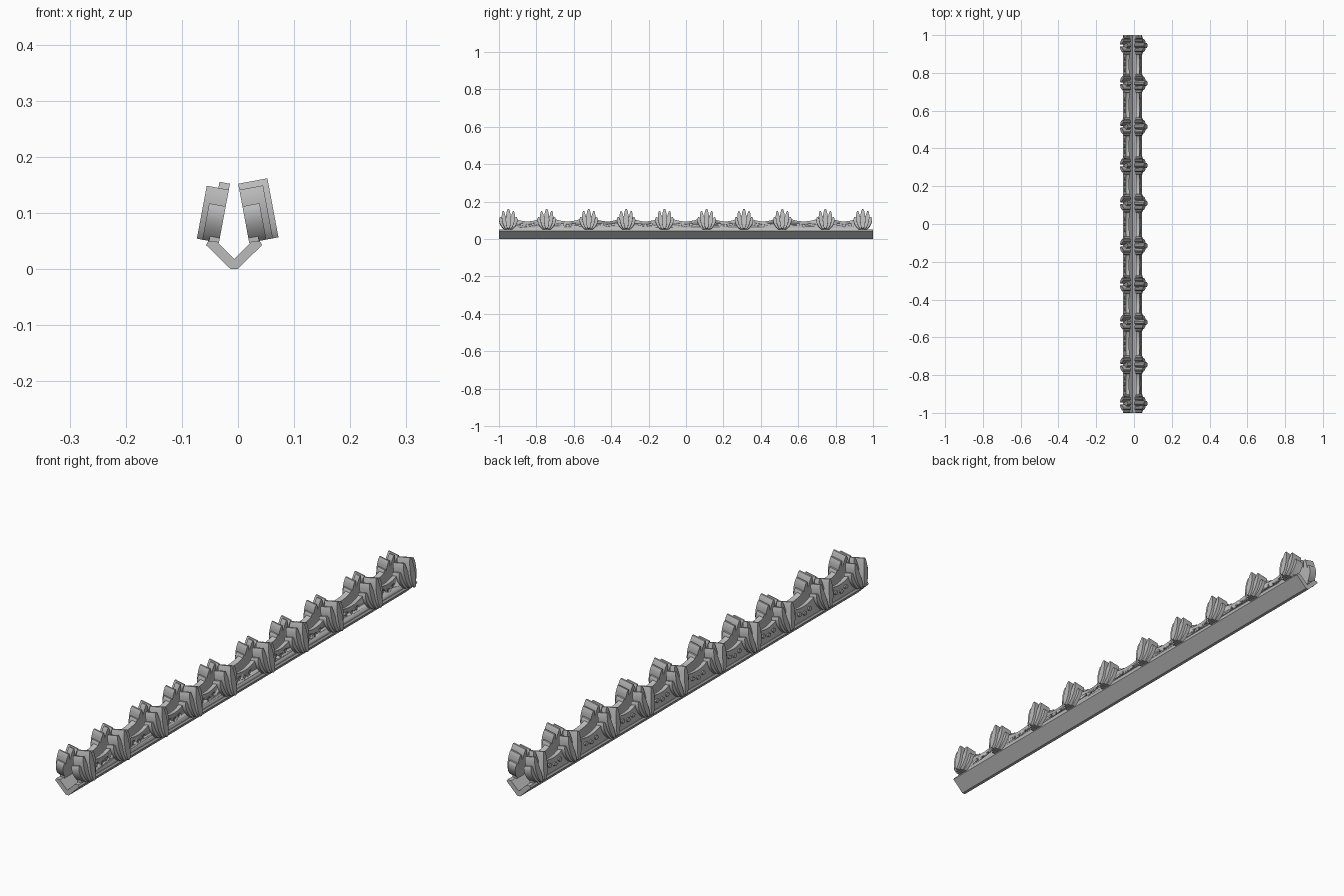
import bpy, bmesh
from math import sin, cos, pi, radians
from mathutils import Vector

if "Cube" in bpy.data.objects:
    bpy.data.objects.remove(bpy.data.objects["Cube"], do_unlink=True)

CENTRE = -0.007
LEAN = radians(10.6)
MOTIFS = [-0.95, -0.745, -0.52, -0.32, -0.115, 0.11, 0.31, 0.515, 0.745, 0.945]
GAPS = [(a + b) / 2 for a, b in zip(MOTIFS, MOTIFS[1:])]
WALL = 0.018

grey = bpy.data.materials.new("plain grey")
grey.use_nodes = True
grey.diffuse_color = (0.5, 0.5, 0.5, 1)
grey.node_tree.nodes["Principled BSDF"].inputs["Base Color"].default_value = (0.5, 0.5, 0.5, 1)


def place(side, along, up, out):
    """Point on a leaning wall: along its length, up its face, outward."""
    return Vector((CENTRE + side * (0.027 + out * cos(LEAN) - up * sin(LEAN)),
                   along,
                   0.047 + up * cos(LEAN) + out * sin(LEAN)))


def prism(bm, lower, upper):
    """Closed solid between two matching outlines."""
    a = [bm.verts.new(p) for p in lower]
    b = [bm.verts.new(p) for p in upper]
    bm.faces.new(a)
    bm.faces.new(b[::-1])
    for i in range(len(a)):
        j = (i + 1) % len(a)
        bm.faces.new((a[i], b[i], b[j], a[j]))


def slab(bm, side, outline, start, end):
    prism(bm, [place(side, y, v, start) for y, v in outline],
          [place(side, y, v, end) for y, v in outline])


def finish(bm, name):
    bmesh.ops.recalc_face_normals(bm, faces=bm.faces)
    mesh = bpy.data.meshes.new(name)
    bm.to_mesh(mesh)
    bm.free()
    mesh.materials.append(grey)
    obj = bpy.data.objects.new(name, mesh)
    bpy.context.collection.objects.link(obj)
    bpy.ops.object.select_all(action='DESELECT')
    obj.select_set(True)
    bpy.context.view_layer.objects.active = obj
    bpy.ops.object.shade_smooth_by_angle(angle=radians(35))
    return obj


def petal(y, base, spread, height, width, steps=12):
    """Pointed leaf outline whose midline bends sideways as it rises."""
    right, left = [], []
    for i in range(steps + 1):
        t = i / steps
        mid = y + base + spread * sin(t * pi / 2)
        half = 0.003 + width * sin(pi * t ** 0.85) ** 0.7 if 0 < t < 1 else 0.003
        right.append((mid + half, height * t))
        left.append((mid - half, height * t))
    return right + left[::-1]


def scallop_outline(steps=14):
    """Wall outline with a sagging curve between neighbouring motifs."""
    stops = [2 * MOTIFS[0] - MOTIFS[1]] + MOTIFS + [2 * MOTIFS[-1] - MOTIFS[-2]]
    top = []
    for a, b in zip(stops, stops[1:]):
        for i in range(steps):
            t = i / steps
            y = a + (b - a) * t
            if abs(y) < 0.985:
                top.append((y, 0.045 + 0.035 * (2 * t - 1) ** 2))
    return [(top[0][0], 0)] + top + [(top[-1][0], 0)]


def dots(bm, side, start, end):
    """Three small discs in a shallow V between motifs."""
    for gap in GAPS:
        for dy, up in ((-0.03, 0.028), (0, 0.022), (0.03, 0.028)):
            ring = [(gap + dy + 0.009 * cos(k * pi / 6), up + 0.007 * sin(k * pi / 6))
                    for k in range(12)]
            slab(bm, side, ring, start, end)


# V-shaped channel along the whole length
half = [(0.006, 0), (0.05, 0.043), (0.046, 0.05), (0.031, 0.049)]
profile = half + [(0, 0.018)] + [(-x, z) for x, z in half[::-1]]
bm = bmesh.new()
prism(bm, [(CENTRE + x, -1, z) for x, z in profile],
      [(CENTRE + x, 1, z) for x, z in profile])
finish(bm, "v_channel")

# Petal depths, from the middle outward, differ between the two sides
SIDES = {"left": (1, (0.053, 0.043, 0.031)), "right": (-1, (0.019, 0.04, 0.03))}

for label, (side, depths) in SIDES.items():
    # Scalloped wall
    bm = bmesh.new()
    slab(bm, side, scallop_outline(), 0, WALL)
    wall = finish(bm, label + "_scalloped_wall")

    # Dots: pressed in on one side, raised on the other
    bm = bmesh.new()
    if side > 0:
        dots(bm, side, WALL - 0.006, WALL + 0.01)
        cutter = finish(bm, "dot_cutter")
        cutter.hide_render = True
        cut = wall.modifiers.new("dots", 'BOOLEAN')
        cut.operation = 'DIFFERENCE'
        cut.object = cutter
        bpy.context.view_layer.objects.active = wall
        bpy.ops.object.modifier_apply(modifier="dots")
        bpy.data.objects.remove(cutter, do_unlink=True)
    else:
        dots(bm, side, WALL - 0.003, WALL + 0.005)
        finish(bm, label + "_dots")

    # Five-petal fans
    bm = bmesh.new()
    for y in MOTIFS:
        slab(bm, side, petal(y, 0, 0, 0.107, 0.011), 0, depths[0])
        for flip in (-1, 1):
            slab(bm, side, petal(y, flip * 0.01, flip * 0.017, 0.096, 0.009), 0, depths[1])
            slab(bm, side, petal(y, flip * 0.016, flip * 0.026, 0.066, 0.008), 0, depths[2])
    finish(bm, label + "_petal_fans")
